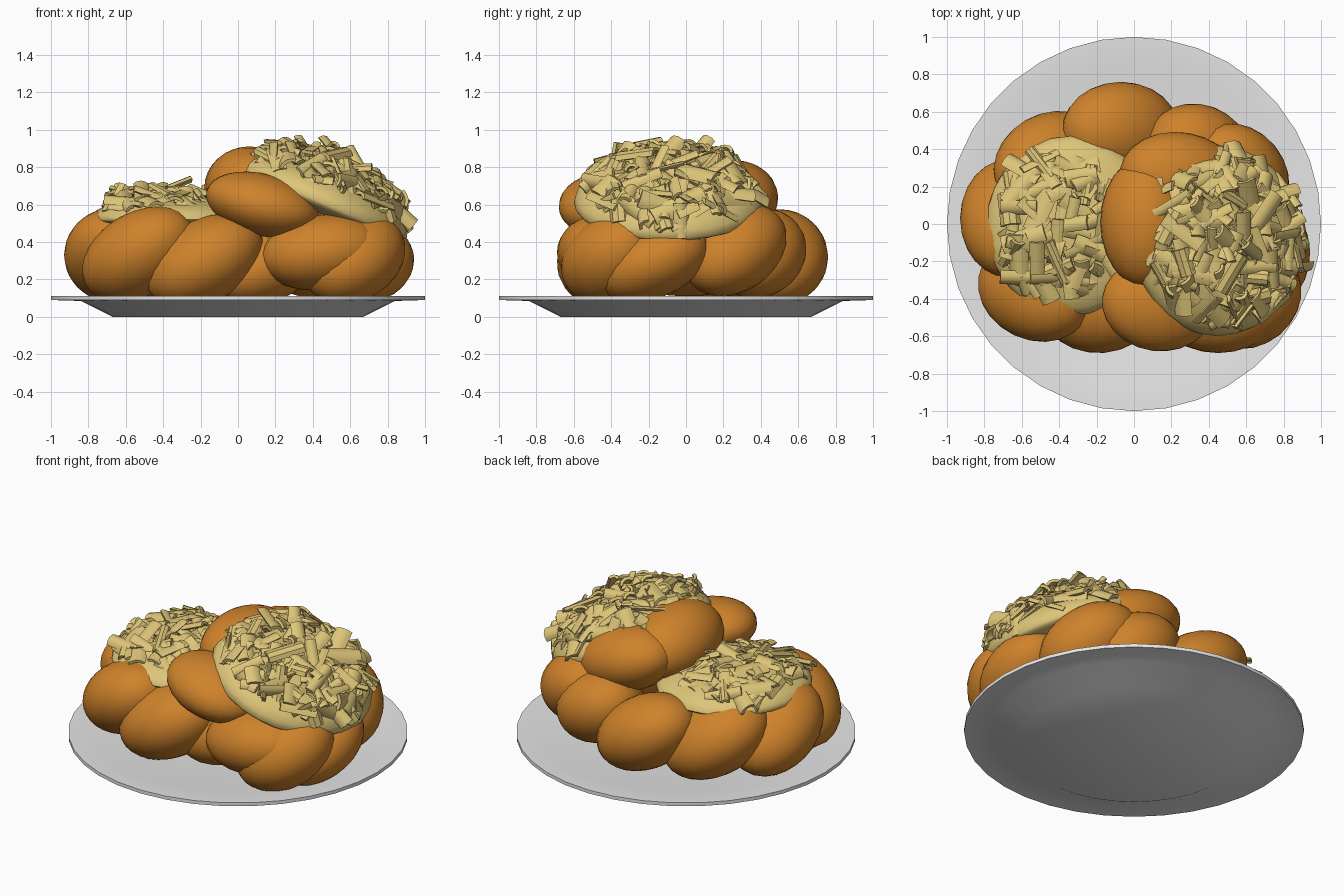
import bpy, bmesh, math, random
from mathutils import Matrix, Vector, Euler

if "Cube" in bpy.data.objects:
    bpy.data.objects.remove(bpy.data.objects["Cube"])

random.seed(11)


def material(name, rgb):
    m = bpy.data.materials.new(name)
    m.diffuse_color = (*rgb, 1)
    m.use_nodes = True
    m.node_tree.nodes["Principled BSDF"].inputs["Base Color"].default_value = m.diffuse_color
    return m


BREAD = material("golden crust", (0.62, 0.225, 0.024))
CHEESE = material("pale cheese", (0.73, 0.56, 0.19))
PLATE = material("light grey ceramic", (0.80, 0.80, 0.80))


def add_object(name, bm, mat, smooth=None):
    me = bpy.data.meshes.new(name)
    bmesh.ops.recalc_face_normals(bm, faces=bm.faces)
    bm.to_mesh(me)
    bm.free()
    me.materials.append(mat)
    ob = bpy.data.objects.new(name, me)
    bpy.context.collection.objects.link(ob)
    if smooth:
        bpy.ops.object.select_all(action='DESELECT')
        ob.select_set(True)
        bpy.context.view_layer.objects.active = ob
        bpy.ops.object.shade_smooth_by_angle(angle=math.radians(smooth))
    return ob


# Plate: a thin shallow dish turned from a profile
def build_plate():
    profile = [(0, 0), (0.67, 0), (0.84, 0.085), (1.0, 0.09),
               (1.0, 0.112), (0.86, 0.108), (0.66, 0.075), (0, 0.065)]
    bm = bmesh.new()
    vs = [bm.verts.new((r, 0, z)) for r, z in profile]
    es = [bm.edges.new((a, b)) for a, b in zip(vs, vs[1:])]
    bmesh.ops.spin(bm, geom=vs + es, cent=(0, 0, 0), axis=(0, 0, 1),
                   angle=2 * math.pi, steps=36)
    bmesh.ops.remove_doubles(bm, verts=bm.verts, dist=0.0005)
    add_object("plate", bm, PLATE, 30)


# Dough lobe: an ellipsoid turned by yaw and pitched along its length
def lobe(name, centre, yaw, pitch, radii):
    bm = bmesh.new()
    bmesh.ops.create_uvsphere(bm, u_segments=24, v_segments=16, radius=1)
    rot = Euler((0, -math.radians(pitch), math.radians(yaw))).to_matrix().to_4x4()
    bm.transform(Matrix.Translation(centre) @ rot @ Matrix.Diagonal((*radii, 1)))
    add_object(name, bm, BREAD, 60)


# Cheese bed: a dome with a shallow underside
def bed(name, frame, radii):
    bm = bmesh.new()
    bmesh.ops.create_uvsphere(bm, u_segments=28, v_segments=16, radius=1)
    for v in bm.verts:
        v.co.z *= 1 if v.co.z > 0 else 0.4
    bm.transform(frame @ Matrix.Diagonal((*radii, 1)))
    add_object(name, bm, CHEESE, 60)


# One curled shred: a thick arc section pulled along x
def shred(bm, matrix, length, width):
    half = random.uniform(0.5, 1.3)
    radius = width / (2 * math.sin(half))
    angles = [half * k / 2 for k in range(-2, 3)]
    section = [(r * math.sin(a), r * math.cos(a) - radius * math.cos(half))
               for r, order in ((radius, angles), (radius - 0.018, angles[::-1]))
               for a in order]
    ends = [[bm.verts.new(matrix @ Vector((x, y, z))) for y, z in section]
            for x in (-length / 2, length / 2)]
    n = len(section)
    for i in range(n):
        j = (i + 1) % n
        bm.faces.new((ends[0][i], ends[0][j], ends[1][j], ends[1][i]))
    for e in ends:
        for k in range(4):
            bm.faces.new((e[k], e[k + 1], e[8 - k], e[9 - k]))


# Pile of shreds scattered over a dome
def shreds(name, frame, radii, count, reach, lift, tilt, longest):
    bm = bmesh.new()
    for _ in range(count):
        r = reach * math.sqrt(random.random())
        t = random.uniform(0, 2 * math.pi)
        u, v = r * math.cos(t), r * math.sin(t)
        w = math.sqrt(1 - r * r)
        pos = Vector((u * radii[0], v * radii[1],
                      w * radii[2] + random.uniform(-0.03, lift) * (1 - 0.5 * r)))
        normal = Vector((u / radii[0], v / radii[1], w / radii[2])).normalized()
        align = Vector((0, 0, 1)).rotation_difference(normal).to_matrix().to_4x4()
        spin = Euler((random.gauss(0, tilt), random.gauss(0, tilt * 0.6),
                      random.uniform(0, 2 * math.pi))).to_matrix().to_4x4()
        shred(bm, frame @ Matrix.Translation(pos) @ align @ spin,
              random.uniform(0.10, longest), random.uniform(0.055, 0.11))
    add_object(name, bm, CHEESE, 35)


build_plate()

# Left bun: braided ring lying flat on the plate
F = (0.34, 0.26, 0.22)
for i, (c, yaw, pitch, radii) in enumerate([
        ((-0.67, 0.03, 0.33), -90, 28, F),
        ((-0.53, -0.36, 0.335), -25, 30, F),
        ((-0.18, -0.43, 0.30), 5, 28, F),
        ((0.15, -0.28, 0.28), 30, 20, (0.32, 0.24, 0.20)),
        ((-0.45, 0.33, 0.32), 210, 30, F),
        ((-0.07, 0.50, 0.32), 180, 30, F)]):
    lobe(f"left_bun_lobe_{i + 1}", c, yaw, pitch, radii)
lobe("left_bun_core", (-0.3, 0, 0.33), 0, 0, (0.45, 0.45, 0.22))

# Right bun: braided ring leaning on the left bun
for i, (c, yaw, pitch, radii) in enumerate([
        ((0.34, 0.39, 0.34), 160, 28, (0.30, 0.25, 0.22)),
        ((0.56, 0.26, 0.36), 130, 30, (0.32, 0.25, 0.22)),
        ((0.70, -0.18, 0.29), 80, 22, (0.32, 0.24, 0.19)),
        ((0.62, -0.40, 0.31), 40, 28, (0.31, 0.25, 0.22)),
        ((0.45, -0.45, 0.345), 0, 8, (0.33, 0.24, 0.20)),
        ((0.13, -0.43, 0.60), -8, -14, (0.31, 0.25, 0.165)),
        ((0.06, 0.01, 0.69), -90, 4, (0.35, 0.24, 0.22)),
        ((0.25, 0.24, 0.62), 170, 18, (0.34, 0.25, 0.20))]):
    lobe(f"right_bun_lobe_{i + 1}", c, yaw, pitch, radii)
lobe("right_bun_core", (0.4, -0.05, 0.45), 0, -22, (0.42, 0.45, 0.23))

# Cheese toppings
left = Matrix.Translation((-0.34, -0.01, 0.52))
bed("left_cheese_bed", left, (0.45, 0.48, 0.13))
shreds("left_cheese_shreds", left @ Matrix.Translation((-0.06, 0.0, 0)),
       (0.37, 0.43, 0.13), 105, 0.92, 0.06, 0.3, 0.25)

right = Matrix.Translation((0.45, -0.09, 0.61)) @ Matrix.Rotation(math.radians(23), 4, 'Y')
bed("right_cheese_bed", right, (0.49, 0.51, 0.20))
shreds("right_cheese_shreds", right, (0.47, 0.49, 0.235), 180, 0.94, 0.05, 0.45, 0.25)
